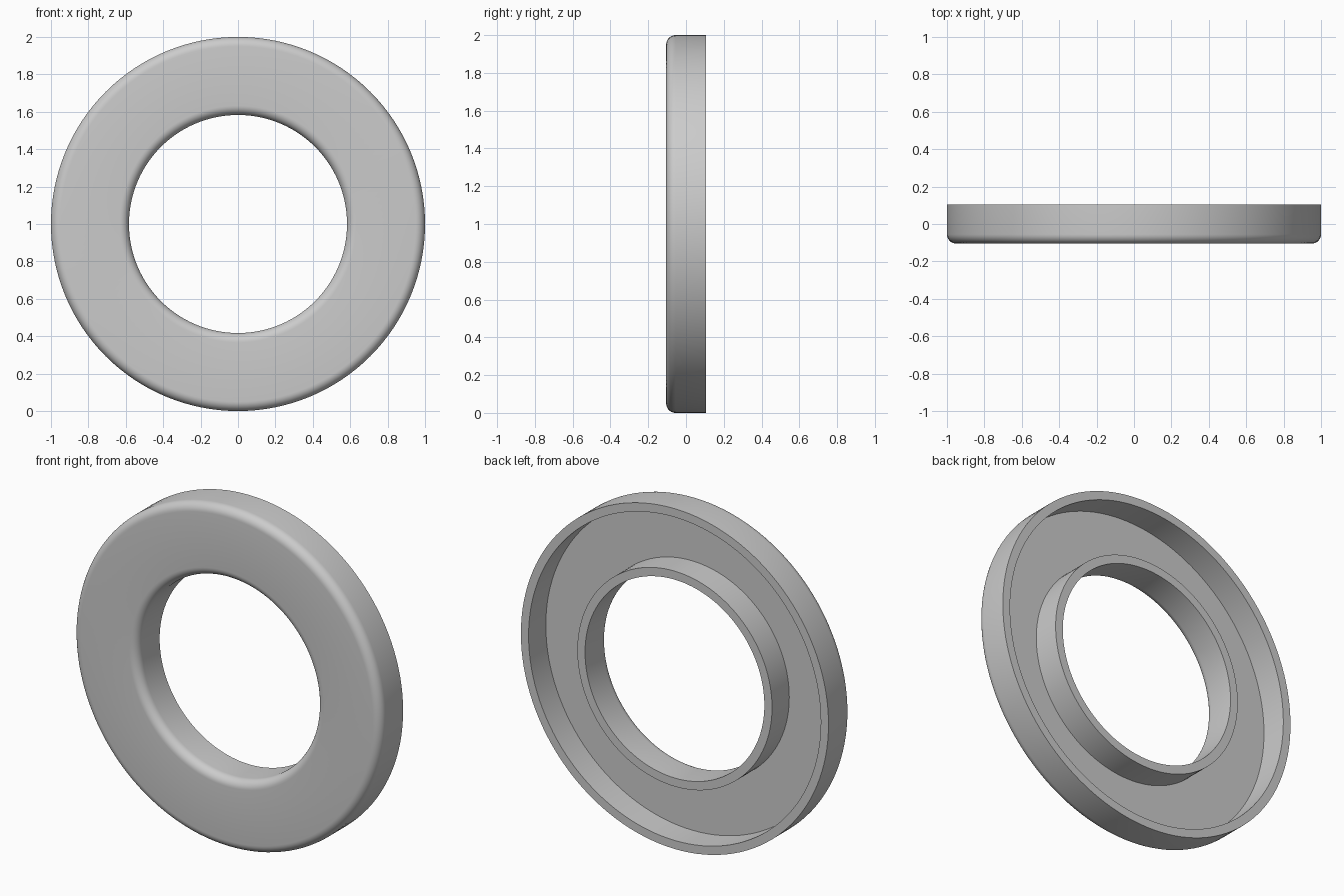
import bpy, bmesh
from math import pi, sin, cos, radians

cube = bpy.data.objects.get("Cube")
if cube:
    bpy.data.objects.remove(cube)

OUTER, INNER, HALF = 1.0, 0.583, 0.105   # ring radii and half depth
WALL = 0.05                              # wall thickness, also the fillet radius
SEGMENTS, STEPS = 128, 8

grey = bpy.data.materials.new("light grey")
grey.use_nodes = True
colour = (0.6, 0.6, 0.6, 1)
grey.diffuse_color = colour
grey.node_tree.nodes["Principled BSDF"].inputs["Base Color"].default_value = colour


def fillet(radius, start):
    """Quarter-round points (radius, y) on the front edge."""
    angles = [start + pi / 2 * i / STEPS for i in range(STEPS + 1)]
    return [(radius + WALL * cos(a), -HALF + WALL + WALL * sin(a)) for a in angles]


# Channel cross-section: rounded front, open back
floor = -HALF + WALL
profile = fillet(INNER + WALL, pi) + fillet(OUTER - WALL, 1.5 * pi)
profile += [(OUTER, HALF), (OUTER - WALL, HALF), (OUTER - WALL, floor),
            (INNER + WALL, floor), (INNER + WALL, HALF), (INNER, HALF)]

# Revolve the section around the front-to-back axis
bm = bmesh.new()
rings = []
for s in range(SEGMENTS):
    a = 2 * pi * s / SEGMENTS
    rings.append([bm.verts.new((r * cos(a), y, 1 + r * sin(a))) for r, y in profile])
for s, ring in enumerate(rings):
    following = rings[(s + 1) % SEGMENTS]
    for i in range(len(profile)):
        j = (i + 1) % len(profile)
        bm.faces.new((ring[i], ring[j], following[j], following[i]))
bmesh.ops.recalc_face_normals(bm, faces=bm.faces)

mesh = bpy.data.meshes.new("trim_ring")
bm.to_mesh(mesh)
bm.free()
mesh.materials.append(grey)
trim_ring = bpy.data.objects.new("trim_ring", mesh)
bpy.context.collection.objects.link(trim_ring)

# Smooth curves, sharp corners
bpy.ops.object.select_all(action="DESELECT")
trim_ring.select_set(True)
bpy.context.view_layer.objects.active = trim_ring
bpy.ops.object.shade_smooth_by_angle(angle=radians(30))
